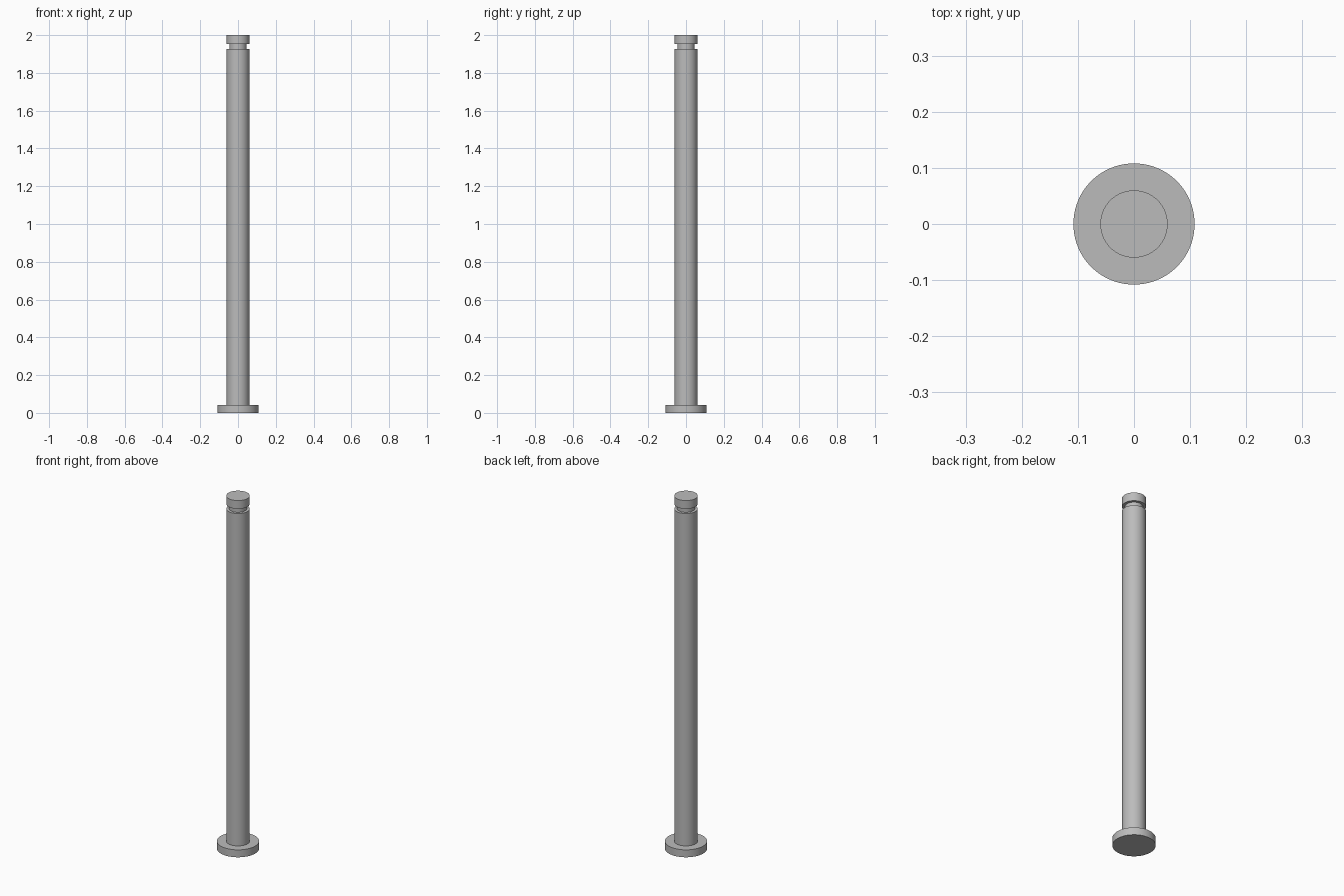
import bpy, bmesh, math

default_cube = bpy.data.objects.get("Cube")
if default_cube:
    bpy.data.objects.remove(default_cube, do_unlink=True)

SEGMENTS = 96

# Plain grey steel
steel = bpy.data.materials.new("grey steel")
steel.use_nodes = True
colour = (0.5, 0.5, 0.5, 1)
steel.diffuse_color = colour
steel.node_tree.nodes["Principled BSDF"].inputs["Base Color"].default_value = colour

# Stepped outline as (radius, height), from the bottom centre to the top centre
head, shaft, groove = 0.108, 0.06, 0.045
profile = [(0, 0), (head, 0), (head, 0.042), (shaft, 0.042),
           (shaft, 1.926), (groove, 1.926), (groove, 1.953),
           (shaft, 1.953), (shaft, 2), (0, 2)]

# Turn the outline around the z axis
bm = bmesh.new()
points = [bm.verts.new((r, 0, z)) for r, z in profile]
edges = [bm.edges.new(pair) for pair in zip(points, points[1:])]
bmesh.ops.spin(bm, geom=points + edges, cent=(0, 0, 0), axis=(0, 0, 1),
               angle=math.tau, steps=SEGMENTS, use_merge=True)
bmesh.ops.remove_doubles(bm, verts=bm.verts, dist=0.00001)
bmesh.ops.recalc_face_normals(bm, faces=bm.faces)

mesh = bpy.data.meshes.new("grooved_pin")
bm.to_mesh(mesh)
bm.free()
mesh.materials.append(steel)
pin = bpy.data.objects.new("grooved_pin", mesh)
bpy.context.collection.objects.link(pin)

# Smooth round sides, sharp steps
bpy.ops.object.select_all(action="DESELECT")
pin.select_set(True)
bpy.context.view_layer.objects.active = pin
bpy.ops.object.shade_smooth_by_angle(angle=math.radians(30))
